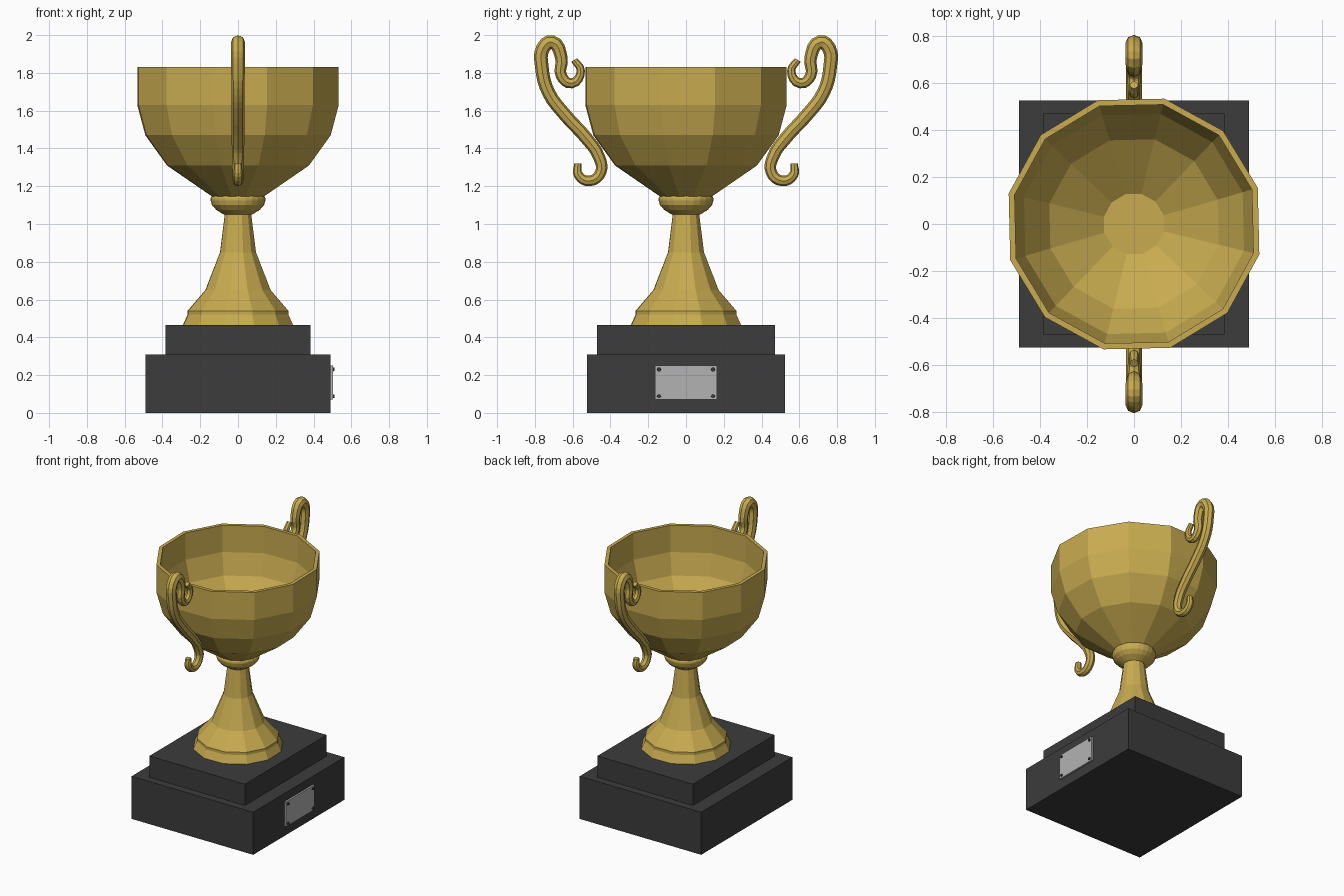
import bpy, bmesh, math
from mathutils import Matrix

if "Cube" in bpy.data.objects:
    bpy.data.objects.remove(bpy.data.objects["Cube"])


def material(name, rgb):
    m = bpy.data.materials.new(name)
    m.diffuse_color = (*rgb, 1)
    m.use_nodes = True
    m.node_tree.nodes["Principled BSDF"].inputs["Base Color"].default_value = m.diffuse_color
    return m


GOLD = material("gold", (0.58, 0.41, 0.08))
BLACK = material("black", (0.045, 0.045, 0.045))
SILVER = material("silver", (0.45, 0.45, 0.45))


def finish(name, bm, mat):
    bmesh.ops.recalc_face_normals(bm, faces=bm.faces[:])
    me = bpy.data.meshes.new(name)
    bm.to_mesh(me)
    bm.free()
    me.materials.append(mat)
    ob = bpy.data.objects.new(name, me)
    bpy.context.collection.objects.link(ob)
    return ob


def box(name, lo, hi, mat):
    bm = bmesh.new()
    size = [b - a for a, b in zip(lo, hi)]
    mid = [(a + b) / 2 for a, b in zip(lo, hi)]
    bmesh.ops.create_cube(bm, size=1, matrix=Matrix.Translation(mid) @ Matrix.Diagonal((*size, 1)))
    return finish(name, bm, mat)


def lathe(name, profile, sides, mat, turn=math.radians(16.3)):
    """Closed solid of revolution from (radius, z) points, capped at both ends."""
    bm = bmesh.new()
    rings = []
    for r, z in profile:
        angles = [turn + 2 * math.pi * i / sides for i in range(sides)]
        rings.append([bm.verts.new((r * math.cos(a), r * math.sin(a), z)) for a in angles])
    for a, b in zip(rings, rings[1:]):
        for i in range(sides):
            j = (i + 1) % sides
            bm.faces.new((a[i], a[j], b[j], b[i]))
    bm.faces.new(rings[0])
    bm.faces.new(rings[-1])
    return finish(name, bm, mat)


# Stepped plinth
box("plinth_lower", (-0.49, -0.525, 0), (0.49, 0.525, 0.31), BLACK)
box("plinth_upper", (-0.385, -0.47, 0.31), (0.385, 0.47, 0.465), BLACK)

# Plaque with four rivets
box("plaque", (0.485, -0.165, 0.07), (0.503, 0.165, 0.25), SILVER)
for i, (y, z) in enumerate([(y, z) for y in (-0.143, 0.143) for z in (0.088, 0.23)]):
    bm = bmesh.new()
    bmesh.ops.create_cone(bm, cap_ends=True, segments=12, radius1=0.012, radius2=0.009, depth=0.02,
                          matrix=Matrix.Translation((0.5, y, z)) @ Matrix.Rotation(math.pi / 2, 4, 'Y'))
    finish(f"plaque_rivet_{i + 1}", bm, BLACK)

# Foot and stem, collar, hollow bowl
lathe("stem", [(0.30, 0.465), (0.275, 0.52), (0.275, 0.54), (0.178, 0.65),
               (0.098, 0.85), (0.071, 1.06)], 12, GOLD)
lathe("collar", [(0.075, 1.05), (0.115, 1.075), (0.138, 1.10), (0.145, 1.125),
                 (0.145, 1.135), (0.138, 1.15)], 24, GOLD)
lathe("bowl", [(0.14, 1.145), (0.387, 1.31), (0.505, 1.47), (0.549, 1.63), (0.549, 1.83),
               (0.523, 1.83), (0.523, 1.635), (0.482, 1.483), (0.371, 1.33), (0.132, 1.17)], 12, GOLD)

# Scroll handles: (distance from axis, z, tube radius), hooked at both ends
PATH = [(0.592, 1.868, 0.018), (0.557, 1.81, 0.022), (0.605, 1.745, 0.027), (0.66, 1.785, 0.03),
        (0.66, 1.88, 0.033), (0.71, 1.963, 0.037), (0.757, 1.93, 0.037), (0.763, 1.83, 0.036),
        (0.727, 1.695, 0.035), (0.637, 1.574, 0.035), (0.53, 1.457, 0.034), (0.463, 1.36, 0.032),
        (0.451, 1.275, 0.03), (0.51, 1.228, 0.028), (0.57, 1.26, 0.025), (0.572, 1.32, 0.02)]
for side, s in (("front", -1), ("back", 1)):
    cu = bpy.data.curves.new(f"handle_{side}", 'CURVE')
    cu.dimensions = '3D'
    cu.bevel_depth = 1.0
    cu.bevel_resolution = 2
    cu.resolution_u = 4
    cu.use_fill_caps = True
    sp = cu.splines.new('BEZIER')
    sp.use_smooth = False
    sp.bezier_points.add(len(PATH) - 1)
    for p, (y, z, r) in zip(sp.bezier_points, PATH):
        p.co = (0, s * y, z)
        p.radius = r
        p.handle_left_type = p.handle_right_type = 'AUTO'
    cu.materials.append(GOLD)
    bpy.context.collection.objects.link(bpy.data.objects.new(f"handle_{side}", cu))
